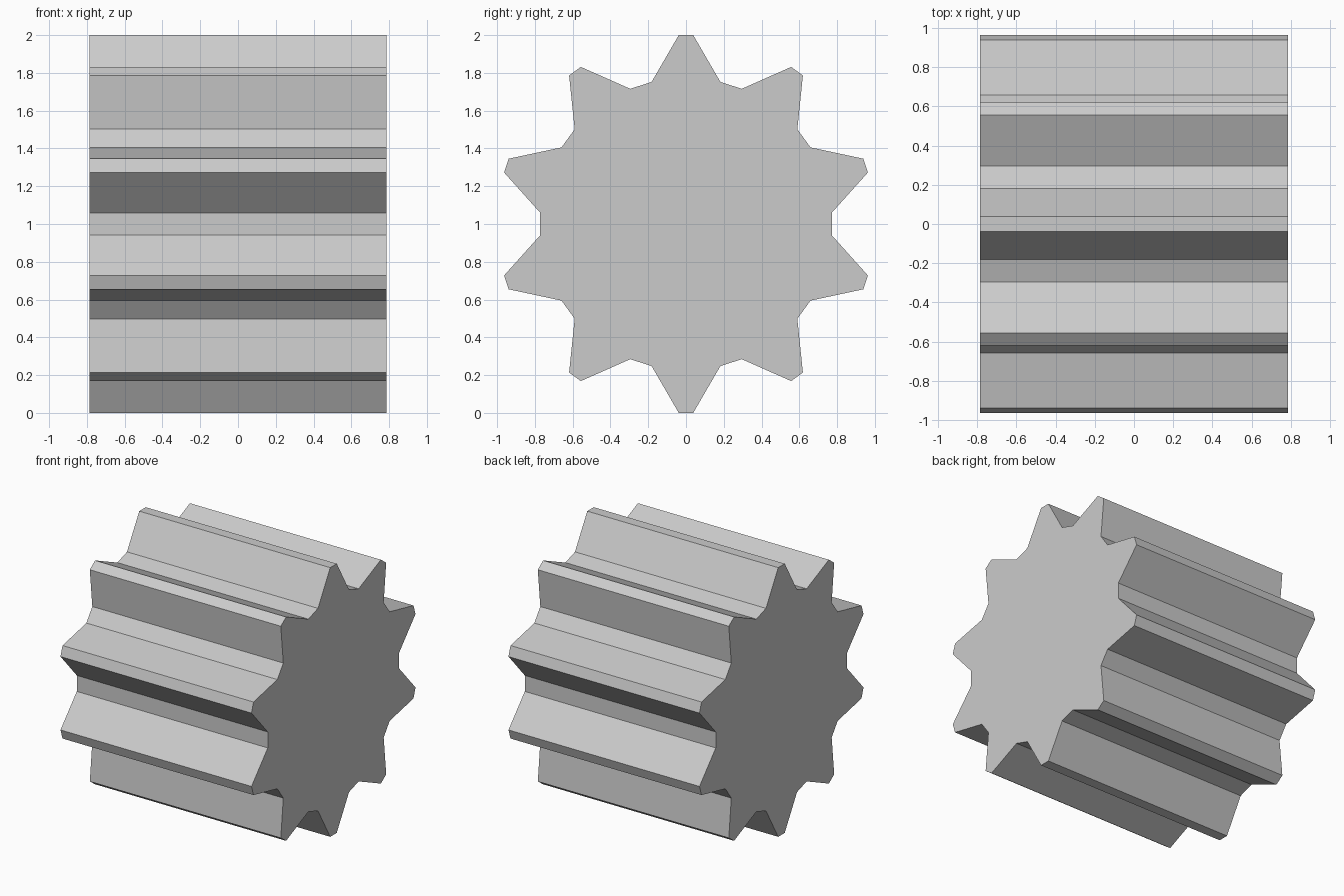
import bpy, bmesh, math

if "Cube" in bpy.data.objects:
    bpy.data.objects.remove(bpy.data.objects["Cube"])

TEETH = 10
HALF_LENGTH = 0.785
TIP_R, TIP_HALF = 1.0007, math.radians(2.2)
ROOT_R, ROOT_HALF = 0.774, math.radians(4.4)
STEP = 2 * math.pi / TEETH


def gear_profile():
    # Each tooth: flat tip, then flat root centred between teeth
    points = []
    for i in range(TEETH):
        tip, root = i * STEP, (i + 0.5) * STEP
        for r, a in ((TIP_R, tip - TIP_HALF), (TIP_R, tip + TIP_HALF),
                     (ROOT_R, root - ROOT_HALF), (ROOT_R, root + ROOT_HALF)):
            points.append((r * math.sin(a), 1 + r * math.cos(a)))
    return points


# Gear: toothed profile extruded along x
bm = bmesh.new()
end = bm.faces.new([bm.verts.new((-HALF_LENGTH, y, z)) for y, z in gear_profile()])
result = bmesh.ops.extrude_face_region(bm, geom=[end], use_keep_orig=True)
moved = [v for v in result["geom"] if isinstance(v, bmesh.types.BMVert)]
bmesh.ops.translate(bm, verts=moved, vec=(2 * HALF_LENGTH, 0, 0))
bmesh.ops.recalc_face_normals(bm, faces=bm.faces[:])

mesh = bpy.data.meshes.new("spur_gear")
bm.to_mesh(mesh)
bm.free()
gear = bpy.data.objects.new("spur_gear", mesh)
bpy.context.collection.objects.link(gear)
